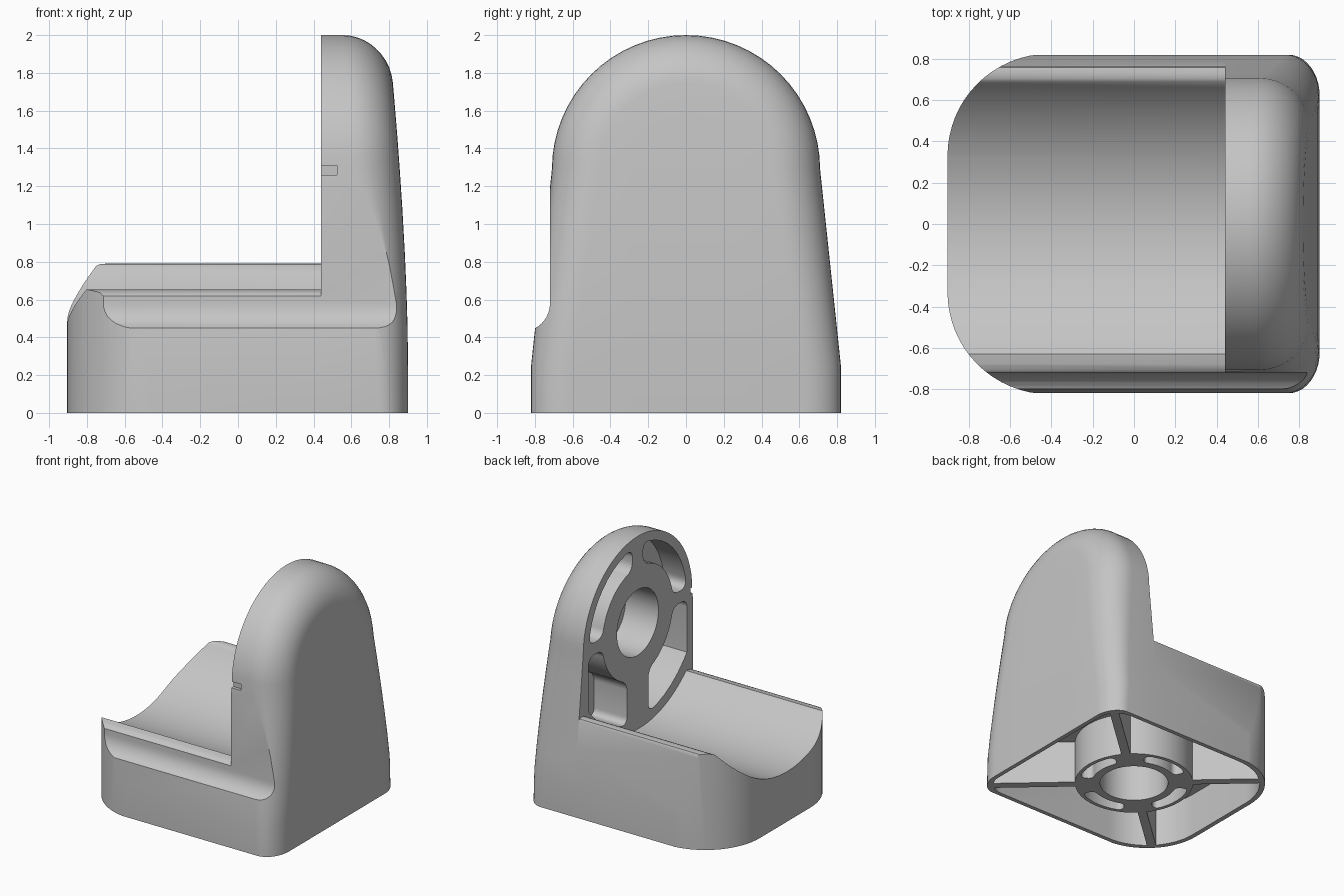
import bpy, bmesh
from math import sin, cos, pi, radians, asin, sqrt

cube = bpy.data.objects.get("Cube")
if cube:
    bpy.data.objects.remove(cube, do_unlink=True)

grey = bpy.data.materials.new("light_grey")
grey.use_nodes = True
grey.diffuse_color = (0.56, 0.56, 0.56, 1)
grey.node_tree.nodes["Principled BSDF"].inputs["Base Color"].default_value = (0.56, 0.56, 0.56, 1)

AXIS_Z = 1.29      # height of the hub in the upright
ARCH = 0.71        # radius of the upright's arch
TROUGH = 0.878     # radius of the cradle trough
TROUGH_Y = -0.025  # trough axis sits slightly forward


def finish(name, bm):
    bmesh.ops.recalc_face_normals(bm, faces=bm.faces)
    mesh = bpy.data.meshes.new(name)
    bm.to_mesh(mesh)
    bm.free()
    obj = bpy.data.objects.new(name, mesh)
    bpy.context.collection.objects.link(obj)
    mesh.materials.append(grey)
    return obj


def prism(name, pts, axis, lo, hi, round_edges=0):
    """Extrude a 2D outline along x or z, optionally rounding its corners."""
    bm = bmesh.new()
    place = (lambda p, t: (t, *p)) if axis == "x" else (lambda p, t: (*p, t))
    a = [bm.verts.new(place(p, lo)) for p in pts]
    b = [bm.verts.new(place(p, hi)) for p in pts]
    bm.faces.new(a)
    bm.faces.new(b)
    n = len(pts)
    for i in range(n):
        j = (i + 1) % n
        bm.faces.new((a[i], a[j], b[j], b[i]))
    bmesh.ops.recalc_face_normals(bm, faces=bm.faces)
    if round_edges:
        sides = [bm.edges.get((a[i], b[i])) for i in range(n)]
        sharp = [e for e in sides if e.calc_face_angle() > radians(40)]
        bmesh.ops.bevel(bm, geom=sharp, offset=round_edges, segments=5,
                        profile=0.5, affect="EDGES", clamp_overlap=True)
    return finish(name, bm)


def combine(target, tool, operation):
    mod = target.modifiers.new("combine", "BOOLEAN")
    mod.operation, mod.solver, mod.object = operation, "EXACT", tool
    bpy.context.view_layer.objects.active = target
    bpy.ops.object.modifier_apply(modifier=mod.name)
    bpy.data.objects.remove(tool, do_unlink=True)


def arc(cx, cy, r, a0, a1, n):
    return [(cx + r * cos(a0 + (a1 - a0) * i / n), cy + r * sin(a0 + (a1 - a0) * i / n))
            for i in range(n + 1)]


def circle(cx, cy, r):
    return arc(cx, cy, r, 0, 2 * pi, 48)[:-1]


def rounded_plan(x0, x1, w, r0, r1):
    """Rounded rectangle with separate radii at its two ends."""
    return (arc(x1 - r1, w - r1, r1, 0, pi / 2, 10) + arc(x0 + r0, w - r0, r0, pi / 2, pi, 16)
            + arc(x0 + r0, r0 - w, r0, pi, 1.5 * pi, 16)
            + arc(x1 - r1, r1 - w, r1, 1.5 * pi, 2 * pi, 10))


def half_width(z):
    return 0.82 - 0.11 * max(0, (z - 0.25) / (AXIS_Z - 0.25))


def outer_x(z):
    return 0.9 - 0.085 * max(0, (z - 0.3) / 1.5) ** 1.6


# Upright: arched slab with a rounded outer rim and leaning outer face
def make_upright():
    def outline(d):
        side = []
        for z in (0, 0.25, 0.45, 0.65, 0.85, 1.08):
            k = 0.8 + 0.2 * z / AXIS_Z
            grown = half_width(z) - (d * k if d < 0.3 else d * half_width(z) / ARCH)
            side.append((grown, z))
        right = side + arc(0, AXIS_Z, ARCH - d, 0, pi / 2, 16)
        return right + [(-y, z) for y, z in reversed(right[:-1])]

    bm = bmesh.new()
    rings = [[bm.verts.new((0.44, y, z)) for y, z in outline(0)]]
    steps = [(0.25 * (1 - cos(i * pi / 20)), 1 - sin(i * pi / 20)) for i in range(11)]
    for d, back in steps + [(0.45, 0), (0.66, 0)]:
        ring = []
        for y, z in outline(d):
            depth = 0.15 + 0.09 * min(1, z / AXIS_Z)
            ring.append(bm.verts.new((outer_x(z) - depth * back, y, z)))
        rings.append(ring)
    n = len(rings[0])
    for a, b in zip(rings, rings[1:]):
        for i in range(n - 1):
            bm.faces.new((a[i], a[i + 1], b[i + 1], b[i]))
    last = rings[-1]
    for i in range(n // 2):
        quad = [last[i], last[i + 1], last[n - 2 - i], last[n - 1 - i]]
        bm.faces.new(list(dict.fromkeys(quad)))
    bm.faces.new(rings[0])
    bm.faces.new([r[0] for r in rings] + [r[-1] for r in reversed(rings)])
    return finish("cradle_bracket", bm)


# Base: trough cross-section trimmed to a rounded plan
def make_base():
    a0 = -pi / 2 - asin((0.63 + TROUGH_Y) / TROUGH)
    a1 = -pi / 2 + asin((0.69 - TROUGH_Y) / TROUGH)
    edge = half_width(0.77)
    pts = [(-0.82, 0), (-0.82, 0.25), (-half_width(0.6), 0.6), (-0.72, 0.62), (-0.705, 0.636), (-0.68, 0.645)]
    pts += arc(TROUGH_Y, AXIS_Z, TROUGH, a0, a1, 32)
    pts += [(0.705, 0.787), (0.73, 0.79), (edge - 0.007, 0.785), (edge, 0.77), (0.82, 0.25), (0.82, 0)]
    base = prism("base", pts, "x", -1, 0.44)
    combine(base, prism("plan", rounded_plan(-0.904, 0.75, 0.825, 0.495, 0.02), "z", -0.1, 1.2), "INTERSECT")
    return base


body = make_upright()
combine(body, make_base(), "UNION")

# Front recess: flat relief with a coved lower edge, running the full length
cove = [(-1, 0.43)] + arc(-0.87, 0.58, 0.15, -pi / 2, 0, 10) + [(-0.72, 1.8), (-1, 1.8)]
combine(body, prism("recess", cove, "x", -1.2, 1.2), "DIFFERENCE")

# Hub hole and four quadrant pockets in the upright's inner face
combine(body, prism("hub_hole", circle(0, AXIS_Z, 0.27), "x", 0.3, 0.74), "DIFFERENCE")
INNER, WALL, CROSS = 0.46, 0.64, 0.05
for up, reach, depth, rib in ((1, 0.635, 0.64, 0.07), (-1, 0.805, 0.74, 0.14)):
    for side in (1, -1):
        outer = arc(0, 0, reach, asin(CROSS / reach), pi / 2 - asin(rib / reach), 10)
        if up < 0:
            outer = [(WALL, CROSS), (WALL, sqrt(reach ** 2 - WALL ** 2))] + [p for p in outer if p[0] < WALL - 0.01]
        inner = arc(0, 0, INNER, pi / 2 - asin(rib / INNER), asin(CROSS / INNER), 7)
        pts = [(side * y, AXIS_Z + up * z) for y, z in outer + inner]
        combine(body, prism("pocket", pts, "x", 0.3, depth, 0.065), "DIFFERENCE")

# Small notch on the front edge of the upright
notch = [(-0.9, 1.26), (-0.685, 1.26), (-0.685, 1.31), (-0.9, 1.31)]
combine(body, prism("notch", notch, "x", 0.3, 0.525), "DIFFERENCE")

# Hollow underside, keeping a central hub and diagonal ribs
hollow = prism("hollow", rounded_plan(-0.865, 0.865, 0.785, 0.46, 0.17), "z", -0.1, 0.36)
combine(hollow, prism("hub", circle(0, 0, 0.46), "z", -0.2, 0.5), "DIFFERENCE")
for sign in (1, -1):
    a = radians(42) * sign
    ux, uy, h = cos(a), sin(a), 0.035
    rib = [(s * 1.3 * ux - t * h * uy, s * 1.3 * uy + t * h * ux)
           for s, t in ((-1, -1), (1, -1), (1, 1), (-1, 1))]
    combine(hollow, prism("rib", rib, "z", -0.2, 0.5), "DIFFERENCE")
combine(body, hollow, "DIFFERENCE")

# Hub bore and four curved slots underneath
combine(body, prism("bore", circle(0, 0, 0.265), "z", -0.1, 0.36), "DIFFERENCE")
for k in range(4):
    mid = k * pi / 2
    span = radians(28)
    slot = arc(0, 0, 0.43, mid - span, mid + span, 8) + arc(0, 0, 0.33, mid + span, mid - span, 8)
    combine(body, prism("slot", slot, "z", -0.1, 0.36, 0.04), "DIFFERENCE")

# Smooth curved surfaces, keeping real edges crisp
for other in bpy.context.selected_objects:
    other.select_set(False)
body.select_set(True)
bpy.context.view_layer.objects.active = body
bpy.ops.object.shade_smooth_by_angle(angle=radians(30))
